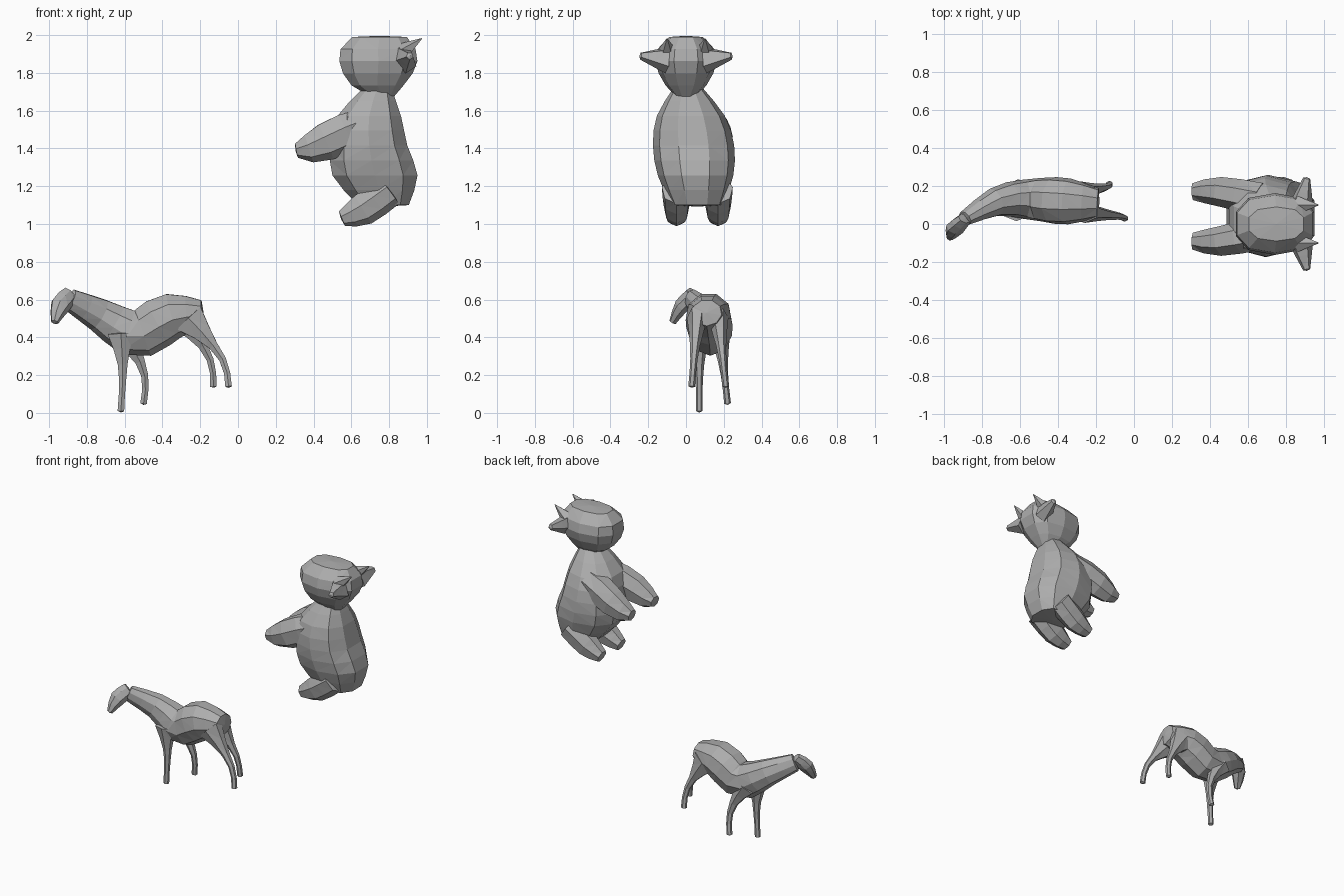
import bpy
import bmesh
import math
from mathutils import Vector

default_cube = bpy.data.objects.get("Cube")
if default_cube:
    bpy.data.objects.remove(default_cube)

shade = .42
grey = (shade, shade, shade, 1)
coat = bpy.data.materials.new("plain grey")
coat.use_nodes = True
coat.diffuse_color = grey
coat.node_tree.nodes["Principled BSDF"].inputs["Base Color"].default_value = grey


def sample(values, t):
    """Smooth curve through evenly spaced values; a plain number stays constant."""
    if not isinstance(values, tuple):
        return values
    first, second, before_last, last = *values[:2], *values[-2:]
    padded = (2 * first - second, *values, 2 * last - before_last)
    position = t * (len(values) - 1)
    start = min(int(position), len(values) - 2)
    u = position - start
    a, b, c, d = padded[start:start + 4]
    slope_in, slope_out = (c - a) / 2, (d - b) / 2
    blend = u * u * (3 - 2 * u)
    return (b + (c - b) * blend
            + slope_in * u * (1 - u) ** 2
            - slope_out * u * u * (1 - u))


def rounded(value, power):
    """Push a sine or cosine outward for a boxier cross-section."""
    return math.copysign(abs(value) ** power, value)


def loft(name, x, y, z, depth, width, sides=7, steps=4, power=1, level=False):
    """Skin a tapering tube along a path; level keeps every ring horizontal."""
    bm = bmesh.new()
    fractions = [i / steps for i in range(steps + 1)]
    centres = [Vector([sample(axis, t) for axis in (x, y, z)]) for t in fractions]
    loops = []
    for i, t in enumerate(fractions):
        ahead = centres[min(i + 1, steps)] - centres[max(i - 1, 0)]
        along = Vector((0, 0, 1)) if level else ahead.normalized()
        sideways = Vector((0, 1, 0))
        sideways = (sideways - along * sideways.dot(along)).normalized()
        outward = sideways.cross(along)
        loop = []
        for k in range(sides):
            angle = math.tau * (k + .5) / sides
            offset = outward * rounded(math.cos(angle), power) * sample(depth, t)
            offset += sideways * rounded(math.sin(angle), power) * sample(width, t)
            loop.append(bm.verts.new(centres[i] + offset))
        loops.append(loop)
    for lower, upper in zip(loops, loops[1:]):
        for k in range(sides):
            following = (k + 1) % sides
            bm.faces.new((lower[k], lower[following], upper[following], upper[k]))
    # Each end closes in a shallow point
    for loop, tip, neighbour in ((loops[0], centres[0], centres[1]),
                                 (loops[-1], centres[-1], centres[-2])):
        peak = bm.verts.new(tip + (tip - neighbour) * .1)
        for k in range(sides):
            bm.faces.new((loop[k], loop[(k + 1) % sides], peak))
    bmesh.ops.recalc_face_normals(bm, faces=bm.faces)
    bmesh.ops.triangulate(bm, faces=bm.faces)
    mesh = bpy.data.meshes.new(name)
    bm.to_mesh(mesh)
    bm.free()
    mesh.materials.append(coat)
    part = bpy.data.objects.new(name, mesh)
    bpy.context.collection.objects.link(part)


def horse_leg(name, x, y, z, thigh):
    """Slender leg, broad at the top and narrow from the knee down."""
    loft(name, x, y, z, depth=(thigh, .035, .02, .02),
         width=(.055, .03, .018, .018), sides=6, steps=5)


# Upright bear: trunk with neck, then head
loft("bear_body", x=(.77, .725, .695, .695, .74), y=(.06, .04, .01), z=(1.1, 1.73),
     depth=(.14, .235, .21, .175, .07), width=(.14, .2, .215, .18, .07),
     sides=10, steps=8, power=.85, level=True)
loft("bear_head", x=(.765, .735, .745, .74, .75), y=0, z=(1.67, 1.99),
     depth=(.06, .16, .205, .215, .15), width=(.05, .12, .155, .16, .09),
     sides=10, steps=5, power=.8, level=True)

# Paired limbs, ears and small spikes of the bear
body_middle = .04
hip_middle = .06
for label, side in (("left", 1), ("right", -1)):
    arm_y = body_middle + side * .13
    loft(label + "_bear_arm", x=(.67, .53, .4, .31),
         y=(body_middle + side * .09, arm_y, arm_y), z=(1.53, 1.47, 1.41, 1.39),
         depth=(.09, .11, .09, .04), width=(.09, .08, .045))
    loft(label + "_bear_leg", x=(.8, .66, .55), y=hip_middle + side * .11,
         z=(1.18, 1.08, 1.03), depth=(.09, .09, .045), width=(.08, .07, .045))
    loft(label + "_bear_ear", x=(.88, .91), y=(side * .1, side * .24),
         z=(1.87, 1.89), depth=(.08, .02), width=(.06, .02), sides=5, steps=2)
    loft(label + "_bear_horn", x=(.87, .97), y=side * .1, z=(1.91, 1.98),
         depth=(.05, .004), width=(.05, .004), sides=5, steps=2)

# Horse trunk running on into the neck
loft("horse_body", x=(-.19, -.89), y=(.11, .12, .13, .12, .03),
     z=(.53, .51, .42, .51, .6), depth=(.07, .13, .13, .095, .06),
     width=(.08, .125, .11, .08, .04), sides=9, steps=9)

# Horse head, lowered and turned aside
loft("horse_head", x=(-.89, -.94, -.97), y=(.03, -.02, -.07), z=(.63, .57, .48),
     depth=(.045, .055, .02), width=(.03, .04, .02))

# Horse legs in mid stride
horse_leg("right_front_leg", x=(-.62, -.61, -.62), y=.07, z=(.42, .01), thigh=.08)
horse_leg("left_front_leg", x=(-.61, -.53, -.49, -.5), y=(.18, .22), z=(.42, .05), thigh=.08)
horse_leg("right_hind_leg", x=(-.26, -.15, -.07, -.05), y=(.06, .03), z=(.5, .14), thigh=.1)
horse_leg("left_hind_leg", x=(-.28, -.2, -.14, -.13), y=(.17, .21), z=(.5, .14), thigh=.1)
